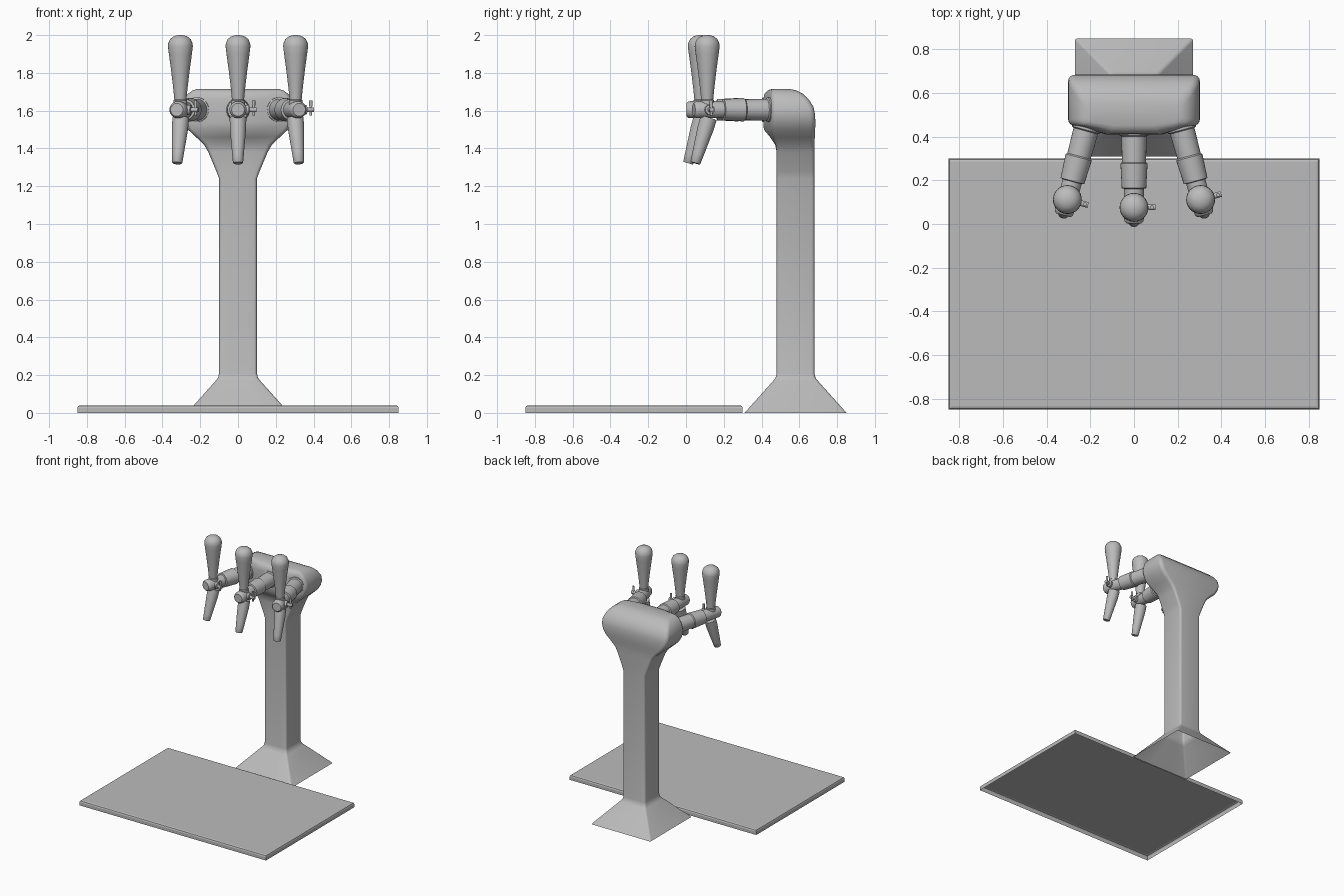
import bpy, bmesh, math
from mathutils import Matrix, Vector

old = bpy.data.objects.get("Cube")
if old:
    bpy.data.objects.remove(old, do_unlink=True)

grey = bpy.data.materials.new("brushed_grey")
grey.use_nodes = True
grey.diffuse_color = (0.5, 0.5, 0.5, 1)
grey.node_tree.nodes["Principled BSDF"].inputs["Base Color"].default_value = (0.5, 0.5, 0.5, 1)


def finish(bm, name, matrix=Matrix(), angle=32):
    mesh = bpy.data.meshes.new(name)
    bm.to_mesh(mesh)
    bm.free()
    mesh.materials.append(grey)
    ob = bpy.data.objects.new(name, mesh)
    bpy.context.collection.objects.link(ob)
    ob.matrix_world = matrix
    bpy.ops.object.select_all(action='DESELECT')
    ob.select_set(True)
    bpy.context.view_layer.objects.active = ob
    bpy.ops.object.shade_smooth_by_angle(angle=math.radians(angle))
    return ob


def loft(bm, rings, cap_start, cap_end):
    """Skin counter-clockwise rings of points from bottom to top."""
    loops = [[bm.verts.new(p) for p in ring] for ring in rings]
    for a, b in zip(loops, loops[1:]):
        for i in range(len(a)):
            j = (i + 1) % len(a)
            bm.faces.new((a[i], a[j], b[j], b[i]))
    if cap_start:
        bm.faces.new(loops[0][::-1])
    if cap_end:
        bm.faces.new(loops[-1])


def lathe(name, profile, matrix, sides=28):
    bm = bmesh.new()
    rings = [[(r * math.cos(math.tau * i / sides), r * math.sin(math.tau * i / sides), z)
              for i in range(sides)] for r, z in profile]
    loft(bm, rings, True, True)
    return finish(bm, name, matrix)


def section(z, w, front, back, bow, r):
    """Rounded rectangle whose front edge can bow forward."""
    pts = []
    corners = ((w, front, -90), (w, back, 0), (-w, back, 90), (-w, front, 180))
    for x, y, start in corners:
        cx = x - math.copysign(r, x)
        cy = y + r if y == front else y - r
        for k in range(5):
            a = math.radians(start + k * 22.5)
            pts.append((cx + r * math.cos(a), cy + r * math.sin(a), z))
    pts += [(-0.42 * w, front - bow, z), (0.42 * w, front - bow, z)]
    return pts


# Drip tray: shallow open-bottomed pan with chamfered top rim
bm = bmesh.new()
bmesh.ops.create_cube(bm, size=1)
bmesh.ops.transform(bm, verts=bm.verts,
                    matrix=Matrix.Translation((0, -0.275, 0.02)) @ Matrix.Diagonal((1.7, 1.15, 0.04, 1)))
bottom = [f for f in bm.faces if f.normal.z < -0.5]
bmesh.ops.delete(bm, geom=bottom, context='FACES_ONLY')
rim = [e for e in bm.edges if all(v.co.z > 0.03 for v in e.verts)]
bmesh.ops.bevel(bm, geom=rim, offset=0.014, segments=2, profile=0.5, affect='EDGES')
finish(bm, "drip_tray", angle=20)

# Column: flared foot, square shaft and wide head in one skin
stations = [  # height, half width, front, back, bow, corner radius
    (0.00, 0.27, 0.31, 0.85, 0, 0.012),
    (0.17, 0.118, 0.462, 0.698, 0, 0.015),
    (0.185, 0.106, 0.474, 0.686, 0, 0.016),
    (0.21, 0.10, 0.48, 0.68, 0, 0.016),
    (1.24, 0.10, 0.48, 0.68, 0, 0.016),
    (1.28, 0.115, 0.48, 0.68, 0, 0.018),
    (1.38, 0.157, 0.48, 0.68, 0, 0.02),
    (1.42, 0.18, 0.475, 0.68, 0.003, 0.025),
    (1.46, 0.222, 0.46, 0.682, 0.015, 0.03),
    (1.50, 0.265, 0.45, 0.684, 0.038, 0.03),
    (1.54, 0.29, 0.45, 0.685, 0.04, 0.03),
    (1.58, 0.302, 0.45, 0.683, 0.04, 0.03),
    (1.62, 0.30, 0.45, 0.675, 0.04, 0.03),
    (1.66, 0.286, 0.45, 0.65, 0.04, 0.03),
    (1.69, 0.265, 0.45, 0.618, 0.035, 0.03),
    (1.707, 0.24, 0.453, 0.585, 0.02, 0.03),
    (1.715, 0.215, 0.465, 0.55, 0.012, 0.03),
]
bm = bmesh.new()
loft(bm, [section(*s) for s in stations], False, True)
finish(bm, "column_and_head")

# Taps: each built around its upright handle axis, then turned into place
to_back = Matrix.Rotation(math.radians(-90), 4, 'X')
to_side = Matrix.Rotation(math.radians(90), 4, 'Y')
tilt = Matrix.Rotation(math.radians(-17), 4, 'X')


def tap(side, x, y, yaw):
    base = Matrix.Translation((x, y, 0)) @ Matrix.Rotation(math.radians(yaw), 4, 'Z')

    def at(px, py, pz):
        return base @ Matrix.Translation((px, py, pz))

    lathe(side + "_tap_body",
          [(0.034, -0.074), (0.042, -0.066), (0.045, -0.055), (0.045, 0.085), (0.056, 0.088),
           (0.062, 0.20), (0.055, 0.206), (0.058, 0.325), (0.066, 0.33), (0.066, 0.39)],
          at(0, 0, 1.605) @ to_back)
    lathe(side + "_handle_collar", [(0.036, 1.60), (0.036, 1.655), (0.026, 1.665)], base)
    lathe(side + "_handle",
          [(0.026, 1.655), (0.032, 1.66), (0.038, 1.72), (0.05, 1.82), (0.061, 1.90),
           (0.066, 1.94), (0.064, 1.957), (0.055, 1.978), (0.038, 1.992), (0.018, 1.999),
           (0.002, 2.0)], base)
    lathe(side + "_spout",
          [(0.024, 0), (0.027, 0.004), (0.031, 0.05), (0.043, 0.19), (0.044, 0.25)],
          at(0, -0.065, 1.322) @ tilt)
    lathe(side + "_flow_screw",
          [(0.026, 0.03), (0.026, 0.058), (0.013, 0.06), (0.013, 0.098)],
          at(0, 0, 1.605) @ to_side, 16)
    lathe(side + "_flow_lever", [(0.007, -0.03), (0.009, 0.05)], at(0.083, 0, 1.605), 12)


for side, x, y, yaw in (("left", 0.305, 0.112, 15), ("centre", 0, 0.076, 0), ("right", -0.305, 0.112, -15)):
    tap(side, x, y, yaw)
